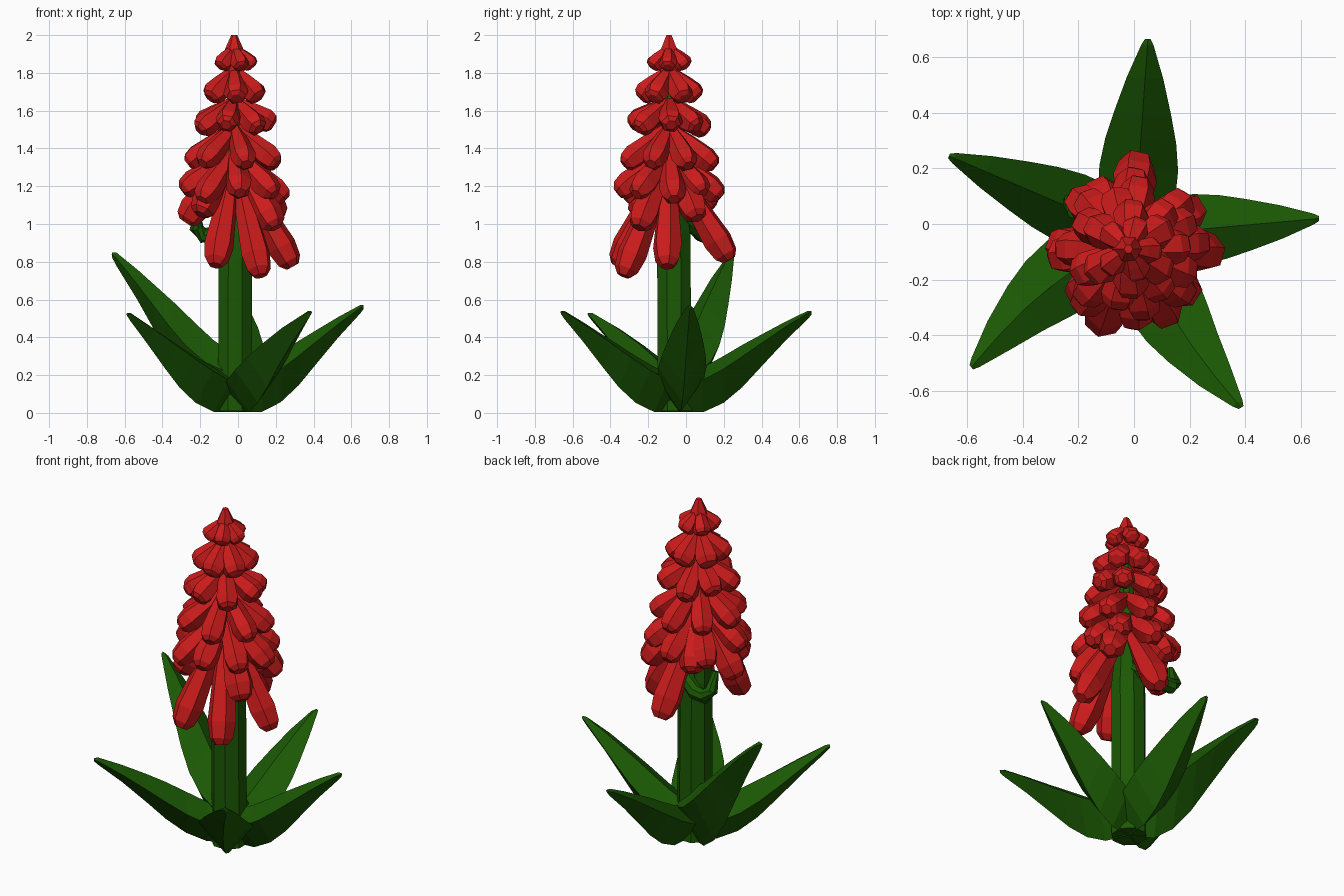
import bpy, bmesh, math, random
from mathutils import Vector

random.seed(4)
if "Cube" in bpy.data.objects:
    bpy.data.objects.remove(bpy.data.objects["Cube"])


def make_material(name, color):
    mat = bpy.data.materials.new(name)
    mat.use_nodes = True
    mat.diffuse_color = (*color, 1)
    mat.node_tree.nodes["Principled BSDF"].inputs["Base Color"].default_value = (*color, 1)
    return mat


RED = make_material("petal red", (0.6, 0.011, 0.011))
GREEN = make_material("leaf green", (0.011, 0.1, 0.0012))


def loft(name, rings, mat):
    """Skin a list of equal-sized point rings into a closed, flat-shaded mesh."""
    bm = bmesh.new()
    loops = [[bm.verts.new(p) for p in ring] for ring in rings]
    n = len(loops[0])
    for a, b in zip(loops, loops[1:]):
        for i in range(n):
            j = (i + 1) % n
            bm.faces.new((a[i], a[j], b[j], b[i]))
    bm.faces.new(loops[0][::-1])
    bm.faces.new(loops[-1])
    bmesh.ops.recalc_face_normals(bm, faces=bm.faces)
    mesh = bpy.data.meshes.new(name)
    bm.to_mesh(mesh)
    bm.free()
    mesh.materials.append(mat)
    obj = bpy.data.objects.new(name, mesh)
    bpy.context.collection.objects.link(obj)
    return obj


def tube(name, path, radii, sides, mat, turn=0.0):
    """Sweep a polygon along a path with a radius at each point."""
    path = [Vector(p) for p in path]
    rings = []
    for k, (p, r) in enumerate(zip(path, radii)):
        d = (path[min(k + 1, len(path) - 1)] - path[max(k - 1, 0)]).normalized()
        ref = Vector((0, 0, 1)) if abs(d.z) < 0.98 else Vector((0, 1, 0))
        u = d.cross(ref).normalized()
        v = d.cross(u)
        angles = [turn + math.tau * i / sides for i in range(sides)]
        rings.append([p + r * (u * math.cos(a) + v * math.sin(a)) for a in angles])
    return loft(name, rings, mat)


# Stem
tube("stem", [(-0.015, -0.06, 0.01), (-0.015, -0.065, 0.95),
              (-0.02, -0.08, 1.25), (-0.02, -0.09, 1.9)],
     [0.098, 0.095, 0.06, 0.015], 8, GREEN, math.pi / 8)

# Leaves: radial fraction, keel height, ridge height, half width
LEAF = [(0, 0.005, 0.19, 0.11), (0.19, 0.005, 0.25, 0.138), (0.34, 0.055, 0.31, 0.142),
        (0.48, 0.14, 0.37, 0.128), (0.62, 0.25, 0.425, 0.103), (0.8, 0.39, 0.495, 0.066),
        (0.97, 0.51, 0.555, 0.022), (1, 0.535, 0.555, 0.01)]
ROOT = Vector((0, -0.04, 0))


def leaf(name, tip, width=1.0, bend=0.0):
    reach = Vector((tip[0], tip[1], 0)) - ROOT
    side = Vector((-reach.y, reach.x, 0)).normalized()
    lift = tip[2] / 0.555
    rings = []
    for t, low, high, half in LEAF:
        c = ROOT + reach * t + side * bend * math.sin(math.pi * t)
        edge = c + Vector((0, 0, lift * (0.3 * low + 0.7 * high)))
        rings.append([c + Vector((0, 0, low * lift)), edge + side * half * width,
                      c + Vector((0, 0, high * lift)), edge - side * half * width])
    loft(name, rings, GREEN)


leaf("back_leaf", (0.05, 0.665, 0.54))
leaf("tall_leaf", (-0.665, 0.245, 0.85), 0.92)
leaf("left_leaf", (0.665, 0.02, 0.57), 0.9)
leaf("front_right_leaf", (-0.585, -0.515, 0.53), 1.0, -0.045)
leaf("front_left_leaf", (0.385, -0.66, 0.54), 1.0, -0.035)

# Curled bract hooking out from the stem
tube("curled_bract", [(0.0, 0.0, 1.03), (-0.05, 0.05, 0.98), (-0.12, 0.085, 0.945),
                      (-0.185, 0.09, 0.94), (-0.22, 0.075, 0.98), (-0.22, 0.04, 1.08)],
     [0.035, 0.042, 0.042, 0.042, 0.038, 0.02], 8, GREEN)

# Florets: a bud that swells towards a blunt end
BUD = [(0, 0.5), (0.4, 0.8), (0.76, 1), (0.93, 0.82), (1, 0.45)]


def floret(name, start, end, radius):
    start, end = Vector(start), Vector(end)
    tube(name, [start.lerp(end, t) for t, _ in BUD], [radius * f for _, f in BUD],
         6, RED, random.uniform(0, 1))


# Upper tiers: count, start height, end height, end distance, bud radius
AXIS = Vector((-0.02, -0.09, 0))
TIERS = [(5, 1.92, 1.83, 0.1, 0.05), (6, 1.8, 1.665, 0.155, 0.066),
         (7, 1.64, 1.505, 0.21, 0.066), (7, 1.5, 1.325, 0.247, 0.068),
         (8, 1.37, 1.15, 0.275, 0.072)]
for row, (count, top, bottom, dist, radius) in enumerate(TIERS):
    for i in range(count):
        a = math.tau * (i + 0.5 * (row % 2)) / count + random.uniform(-0.12, 0.12)
        out = Vector((math.cos(a), math.sin(a), 0))
        drop = random.uniform(-0.025, 0.025) if row > 1 else 0
        floret(f"floret_{row}_{i}", AXIS + out * 0.015 + Vector((0, 0, top)),
               AXIS + out * dist + Vector((0, 0, bottom + drop)), radius)

# Long drooping florets at the bottom
LONG = [(0.29, -0.1, 0.775), (0.12, -0.33, 0.725), (-0.12, -0.365, 0.78),
        (0.01, 0.23, 0.81), (-0.28, -0.08, 1.01), (0.2, -0.25, 0.98),
        (-0.2, -0.26, 1.05), (0.22, 0.06, 1.03), (-0.13, 0.13, 1.08)]
for i, end in enumerate(LONG):
    out = (Vector((end[0], end[1], 0)) - AXIS).normalized()
    floret(f"long_floret_{i}", AXIS + out * 0.06 + Vector((0, 0, end[2] * 0.35 + 0.95)),
           end, 0.08)

# Tip bud
tube("tip_bud", [(-0.02, -0.09, z) for z in (1.78, 1.88, 1.93, 2.0)],
     [0.05, 0.06, 0.047, 0.016], 6, RED)
